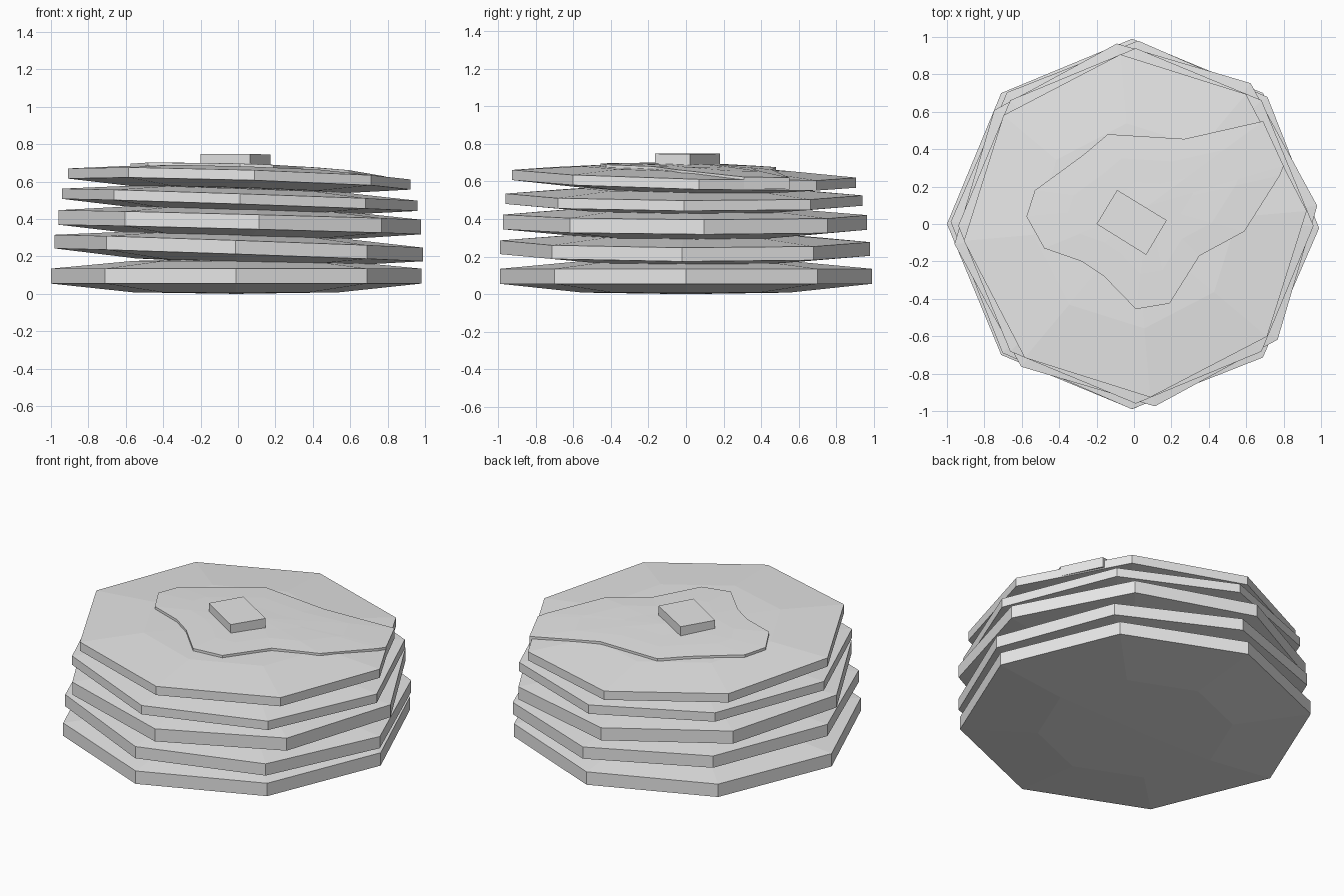
import bpy
import bmesh
from math import sin, cos, radians, hypot

cube = bpy.data.objects.get("Cube")
if cube:
    bpy.data.objects.remove(cube)

grey = bpy.data.materials.new("plain grey")
grey.use_nodes = True
colour = (0.8, 0.8, 0.8, 1)
grey.diffuse_color = colour
grey.node_tree.nodes["Principled BSDF"].inputs["Base Color"].default_value = colour


def finish(bm, name):
    bmesh.ops.recalc_face_normals(bm, faces=bm.faces)
    mesh = bpy.data.meshes.new(name)
    bm.to_mesh(mesh)
    bm.free()
    mesh.materials.append(grey)
    obj = bpy.data.objects.new(name, mesh)
    bpy.context.collection.objects.link(obj)
    return obj


def loft(rings, name, cap_low=None, cap_high=None):
    """Join rings of points; close each end with a centre point."""
    bm = bmesh.new()
    loops = [[bm.verts.new(p) for p in ring] for ring in rings]
    n = len(loops[0])
    for a, b in zip(loops, loops[1:]):
        for i in range(n):
            j = (i + 1) % n
            bm.faces.new((a[i], a[j], b[j], b[i]))
    for loop, cap in ((loops[0], cap_low), (loops[-1], cap_high)):
        tip = bm.verts.new(cap)
        for i in range(n):
            bm.faces.new((loop[i], loop[(i + 1) % n], tip))
    return finish(bm, name)


def pancake(name, radius, turn, z, thick, tilt, bulge, centre):
    """Eight-sided disc with gently domed faces, sheared to lean."""
    cx, cy = centre
    inner = 0.55
    h = thick / 2
    profile = [(inner, -h - bulge * 0.85), (radius, -h),
               (radius, h), (inner, h + bulge * 0.75)]
    rings = []
    for r, dz in profile:
        ring = []
        for k in range(8):
            a = radians(turn + 45 * k)
            x, y = r * cos(a), r * sin(a)
            ring.append((x + cx, y + cy, z + dz + x * tilt[0] + y * tilt[1]))
        rings.append(ring)
    loft(rings, name, (cx, cy, z - h - bulge), (cx, cy, z + h + bulge))


# Stack of pancakes, bottom to top
pancake("pancake_bottom", 0.99, 0, 0.095, 0.08, (0, 0), 0.055, (-0.01, 0))
pancake("pancake_second", 0.985, -1, 0.245, 0.073, (-0.035, -0.004), 0.045, (0.005, -0.005))
pancake("pancake_third", 0.975, 6, 0.383, 0.078, (-0.026, -0.004), 0.045, (0.01, -0.005))
pancake("pancake_fourth", 0.95, 0, 0.503, 0.055, (-0.034, -0.005), 0.04, (0.01, -0.01))
TOP = 0.92
pancake("pancake_top", TOP, 5, 0.614, 0.054, (-0.03, -0.025), 0.037, (0.007, -0.01))


def top_height(x, y):
    """Height of the top pancake's upper surface."""
    r = max(x * cos(radians(27.5 + 45 * k)) + y * sin(radians(27.5 + 45 * k))
            for k in range(8)) / cos(radians(22.5))
    if r < 0.55:
        rise = 0.028 + 0.009 * (1 - r / 0.55)
    else:
        rise = 0.028 * (TOP - r) / (TOP - 0.55)
    return 0.641 + rise - 0.03 * x - 0.025 * y


# Syrup puddle draped over the top, running over one rim
outline = [(0.78, 0.26), (0.80, 0.31), (0.69, 0.55), (0.27, 0.455), (-0.14, 0.48),
           (-0.27, 0.37), (-0.53, 0.18), (-0.575, 0.04), (-0.48, -0.13),
           (-0.28, -0.20), (-0.16, -0.28), (0.01, -0.455), (0.19, -0.425),
           (0.35, -0.17), (0.59, -0.04)]
mid_x, mid_y = 0.08, 0.1


def syrup_ring(scale, lift):
    ring = []
    for x, y in outline:
        px, py = mid_x + (x - mid_x) * scale, mid_y + (y - mid_y) * scale
        drip = 0.035 if lift < 0 and hypot(x, y) > 0.84 else 0
        ring.append((px, py, top_height(px, py) + lift - drip))
    return ring


mid_z = top_height(mid_x, mid_y)
loft([syrup_ring(0.9, -0.012), syrup_ring(1, -0.012), syrup_ring(1, 0.015),
      syrup_ring(0.66, 0.018), syrup_ring(0.33, 0.018)],
     "syrup", (mid_x, mid_y, mid_z - 0.01), (mid_x, mid_y, mid_z + 0.02))

# Butter pat
corners = [(-0.2, 0.0), (0.065, -0.165), (0.175, 0.02), (-0.09, 0.182)]
bm = bmesh.new()
low = [bm.verts.new((x, y, 0.68)) for x, y in corners]
high = [bm.verts.new((x, y, 0.748 - 0.025 * max(x - 0.06, 0))) for x, y in corners]
bm.faces.new(low[::-1])
bm.faces.new(high)
for i in range(4):
    j = (i + 1) % 4
    bm.faces.new((low[i], low[j], high[j], high[i]))
finish(bm, "butter_pat")
